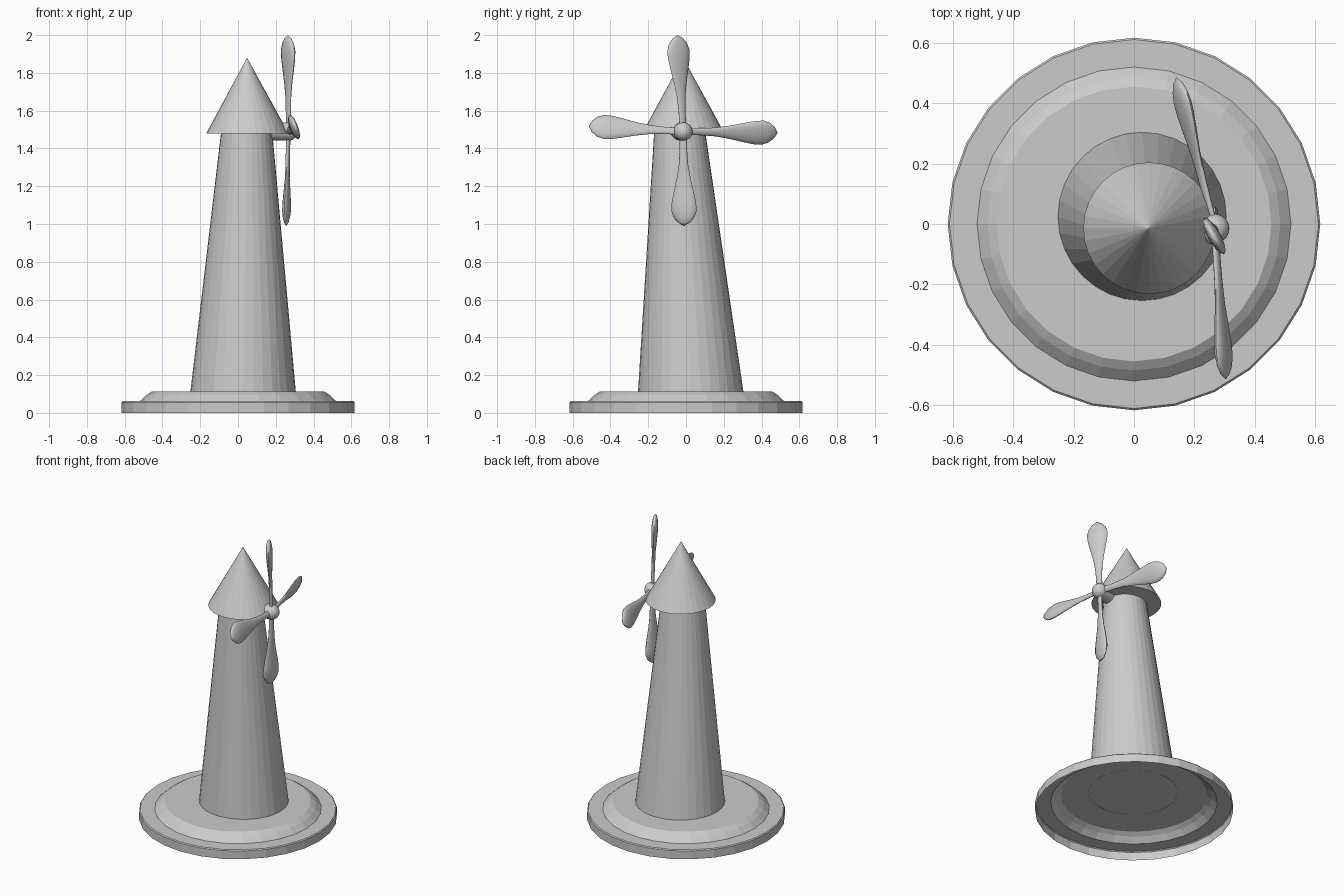
import bpy, bmesh, math
from mathutils import Vector

if "Cube" in bpy.data.objects:
    bpy.data.objects.remove(bpy.data.objects["Cube"])


def loft(name, rings, cap_start=False, cap_end=False, smooth=None):
    """Skin a list of point rings; a single-point ring becomes a tip."""
    bm = bmesh.new()
    rows = [[bm.verts.new(p) for p in ring] for ring in rings]
    for a, b in zip(rows, rows[1:]):
        n = max(len(a), len(b))
        for i in range(n):
            j = (i + 1) % n
            if len(b) == 1:
                bm.faces.new((a[i], a[j], b[0]))
            else:
                bm.faces.new((a[i], a[j], b[j], b[i]))
    if cap_start:
        bm.faces.new(rows[0][::-1])
    if cap_end:
        bm.faces.new(rows[-1])
    bmesh.ops.recalc_face_normals(bm, faces=bm.faces)
    mesh = bpy.data.meshes.new(name)
    bm.to_mesh(mesh)
    bm.free()
    obj = bpy.data.objects.new(name, mesh)
    bpy.context.collection.objects.link(obj)
    if smooth:
        bpy.ops.object.select_all(action='DESELECT')
        obj.select_set(True)
        bpy.context.view_layer.objects.active = obj
        bpy.ops.object.shade_smooth_by_angle(angle=math.radians(smooth))
    return obj


def ellipse(c, u, v, n):
    c = Vector(c)
    return [c + u * math.cos(2 * math.pi * i / n) + v * math.sin(2 * math.pi * i / n)
            for i in range(n)]


def circle(x, y, z, r, n):
    return ellipse((x, y, z), Vector((r, 0, 0)), Vector((0, r, 0)), n)


# Stepped base, a thin shell open underneath
profile = [(0.617, 0), (0.617, 0.056), (0.611, 0.062), (0.52, 0.062), (0.485, 0.095), (0.455, 0.114)]
loft("base", [circle(0, 0, z, r, 28) for r, z in profile], cap_end=True)

# Leaning tapered tower and conical roof
loft("tower", [circle(0.027, 0.025, 0.113, 0.279, 32),
               circle(0.046, -0.033, 1.482, 0.136, 32)])
loft("roof", [circle(0.05, -0.014, 1.48, 0.218, 32), [(0.048, -0.015, 1.88)]],
     cap_start=True)

# Axle and round hub
hub = Vector((0.267, -0.015, 1.49))
axis = Vector((0.985, 0.17, 0)).normalized()
side = axis.cross(Vector((0, 0, 1)))
up = Vector((0, 0, 1))
loft("axle", [ellipse(hub - axis * d, side * 0.048, up * 0.048, 20) for d in (0.16, 0.0)],
     cap_start=True, cap_end=True, smooth=40)
bpy.ops.mesh.primitive_uv_sphere_add(segments=24, ring_count=12, radius=0.049, location=hub)
bpy.context.object.name = "hub"
bpy.ops.object.shade_smooth()

# Four pitched paddle blades: (distance along blade, half width)
stations = [(0, 0.02), (0.2, 0.02), (0.35, 0.025), (0.5, 0.038), (0.65, 0.055),
            (0.76, 0.066), (0.84, 0.068), (0.91, 0.056), (0.965, 0.032)]
tips = [("blade_top", (0.265, -0.045, 2.0)), ("blade_back", (0.14, 0.485, 1.482)),
        ("blade_bottom", (0.255, -0.01, 0.99)), ("blade_front", (0.303, -0.515, 1.518))]
pitch = math.radians(20)
for name, tip in tips:
    tip = Vector(tip)
    d = (tip - hub).normalized()
    t = axis.cross(d).normalized()
    n = d.cross(t)
    w = t * math.cos(pitch) + n * math.sin(pitch)
    h = d.cross(w)
    rings = [ellipse(hub.lerp(tip, s), w * r, h * max(0.011, r * 0.3), 14)
             for s, r in stations]
    loft(name, rings + [[tip]], smooth=60)
